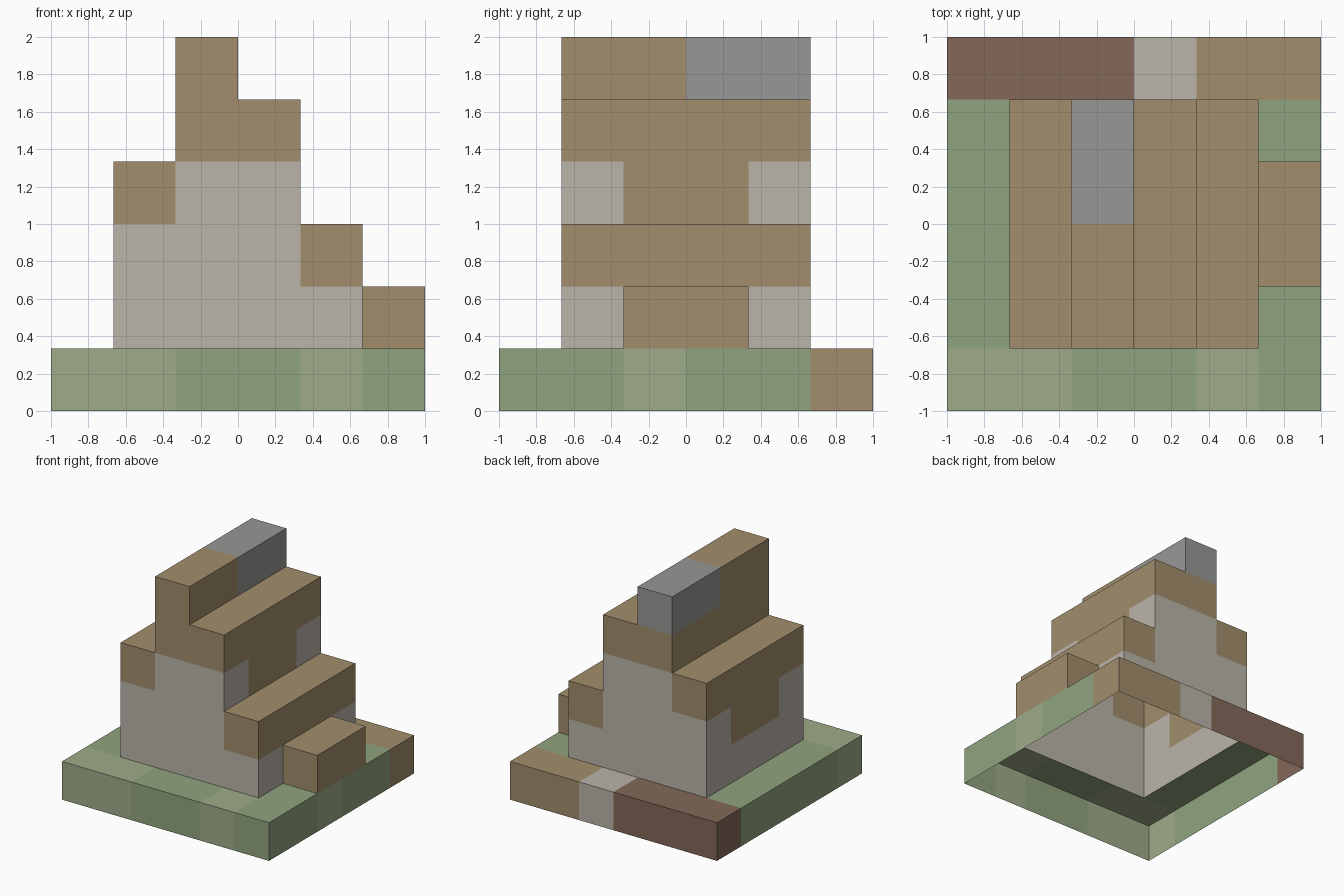
import bpy, bmesh
from mathutils import Vector

if "Cube" in bpy.data.objects:
    bpy.data.objects.remove(bpy.data.objects["Cube"])

S = 1 / 3  # one block; the model sits on a 6 x 6 x 6 block grid

# Part colours
COLOURS = {
    "lawn": (0.28, 0.37, 0.21),
    "lawn_light": (0.34, 0.41, 0.25),
    "dirt_path": (0.23, 0.14, 0.10),
    "wood_curb": (0.36, 0.27, 0.15),
    "stone_curb": (0.49, 0.46, 0.40),
    "stone_walls": (0.49, 0.46, 0.40),
    "stepped_roof": (0.36, 0.27, 0.15),
    "chimney_block": (0.31, 0.31, 0.30),
}

# Column heights: roof tiers along x, porch on the right, lawn around
TIERS = {1: 4, 2: 6, 3: 5, 4: 3}


def height(i, j):
    if not (0 <= i < 6 and 0 <= j < 6):
        return 0
    if i in TIERS and 1 <= j <= 4:
        return TIERS[i]
    return 2 if i == 5 and j in (2, 3) else 1


def part(i, j, k):
    if k == 0:
        if j == 5:  # strip along the back
            return "dirt_path" if i < 3 else "stone_curb" if i == 3 else "wood_curb"
        return "lawn_light" if (i, j) in {(0, 0), (1, 0), (4, 0), (5, 2)} else "lawn"
    if i == 2 and k == 5 and j >= 3:
        return "chimney_block"
    gable = j in (2, 3) and (i, k) in {(1, 2), (3, 3)}
    if k == height(i, j) - 1 or (i, k) == (2, 4) or gable:
        return "stepped_roof"
    return "stone_walls"


meshes = {name: bmesh.new() for name in COLOURS}


def quad(i, j, k, normal):
    """Add the block face that points along normal to its part."""
    n = Vector(normal)
    u = Vector((n.y, n.z, n.x))
    v = n.cross(u)
    c = Vector((i - 2.5, j - 2.5, k + 0.5)) + n / 2
    bm = meshes[part(i, j, k)]
    bm.faces.new([bm.verts.new((c + (a * u + b * v) / 2) * S)
                  for a, b in ((-1, -1), (1, -1), (1, 1), (-1, 1))])


# Outer shell only: tops and exposed sides, open underneath
for i in range(6):
    for j in range(6):
        h = height(i, j)
        quad(i, j, h - 1, (0, 0, 1))
        for dx, dy in ((1, 0), (-1, 0), (0, 1), (0, -1)):
            for k in range(height(i + dx, j + dy), h):
                quad(i, j, k, (dx, dy, 0))

# One object per part
for name, bm in meshes.items():
    bmesh.ops.remove_doubles(bm, verts=bm.verts, dist=1e-4)
    mesh = bpy.data.meshes.new(name)
    bm.to_mesh(mesh)
    bm.free()
    mat = bpy.data.materials.new(name)
    mat.diffuse_color = (*COLOURS[name], 1)
    mat.use_nodes = True
    mat.node_tree.nodes["Principled BSDF"].inputs["Base Color"].default_value = mat.diffuse_color
    mesh.materials.append(mat)
    bpy.context.collection.objects.link(bpy.data.objects.new(name, mesh))
